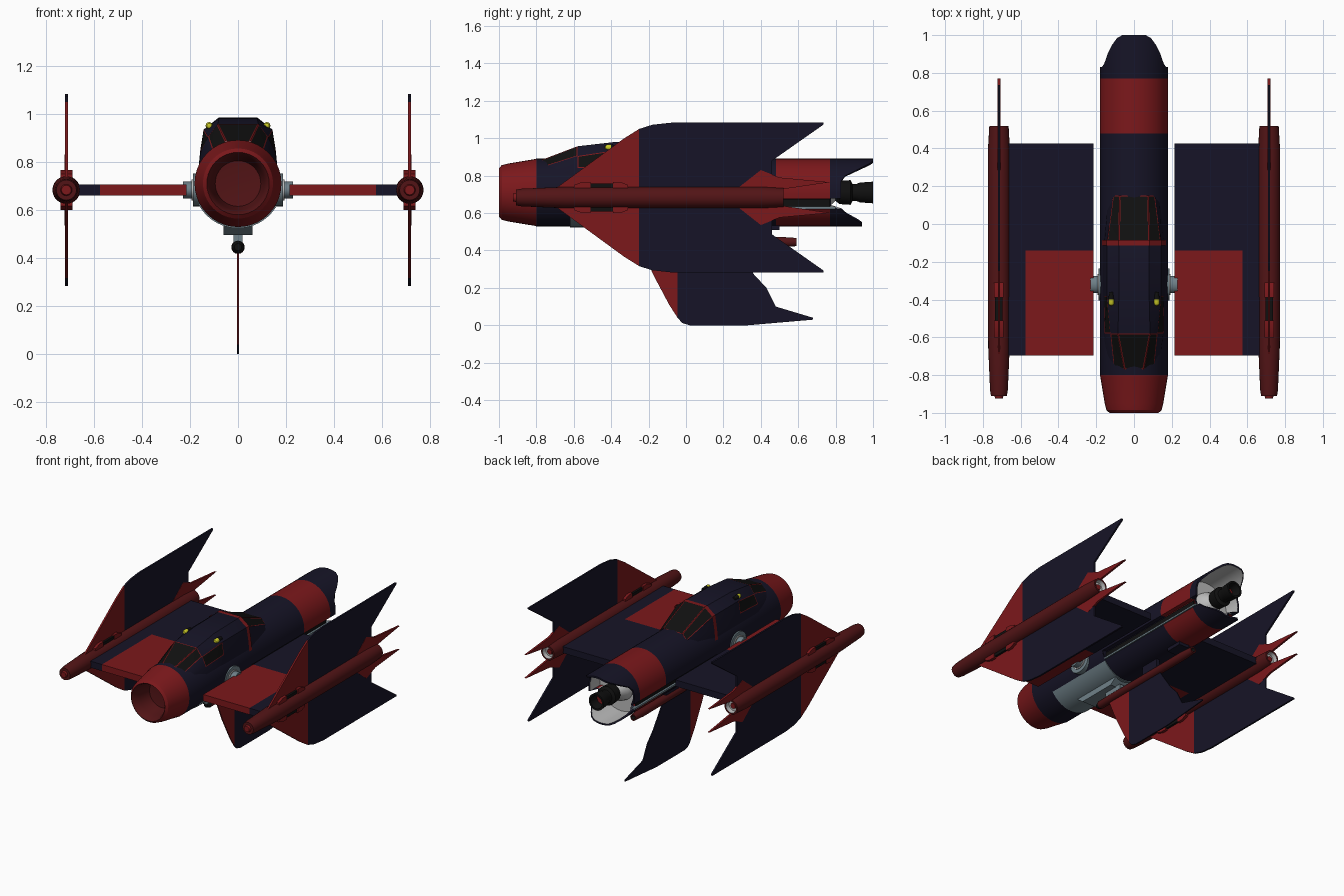
import bpy, bmesh, math
from mathutils import Vector

if "Cube" in bpy.data.objects:
    bpy.data.objects.remove(bpy.data.objects["Cube"])


def material(name, c):
    m = bpy.data.materials.new(name)
    m.diffuse_color = (*c, 1)
    m.use_nodes = True
    m.node_tree.nodes["Principled BSDF"].inputs["Base Color"].default_value = m.diffuse_color
    return m


RED = material("red", (.2, .009, .011))
DRED = material("dark_red", (.085, .007, .008))
NAVY = material("navy", (.008, .007, .02))
BLACK = material("black", (.005, .005, .005))
GREY = material("steel", (.16, .22, .25))
PALE = material("pale_grey", (.5, .5, .5))
YELLOW = material("yellow", (.6, .6, .02))


def finish(name, bm, mats, angle=30):
    bmesh.ops.remove_doubles(bm, verts=bm.verts, dist=1e-5)
    bmesh.ops.recalc_face_normals(bm, faces=bm.faces)
    me = bpy.data.meshes.new(name)
    bm.to_mesh(me)
    bm.free()
    ob = bpy.data.objects.new(name, me)
    bpy.context.collection.objects.link(ob)
    for m in mats:
        me.materials.append(m)
    bpy.ops.object.select_all(action='DESELECT')
    ob.select_set(True)
    bpy.context.view_layer.objects.active = ob
    bpy.ops.object.shade_smooth_by_angle(angle=math.radians(angle))
    return ob


def loft(name, rings, bands, closed=True, glass=(), cap=False):
    """Skin a list of rings; bands gives the material of every row."""
    bm = bmesh.new()
    vs = [[bm.verts.new(p) for p in r] for r in rings]
    n = len(vs[0])
    mats = list(dict.fromkeys(list(bands) + ([BLACK, RED] if glass else [])))
    panes = []
    for i in range(len(vs) - 1):
        for j in range(n if closed else n - 1):
            k = (j + 1) % n
            f = bm.faces.new((vs[i][j], vs[i][k], vs[i + 1][k], vs[i + 1][j]))
            f.material_index = mats.index(bands[i])
            if (i, j) in glass:
                panes.append(f)
    if cap:
        bm.faces.new(vs[-1]).material_index = mats.index(bands[-1])
    # window panes get a thin red frame
    if panes:
        bm.normal_update()
        frame = bmesh.ops.inset_individual(bm, faces=panes, thickness=.007)
        for f in panes:
            f.material_index = mats.index(BLACK)
        for f in frame["faces"]:
            f.material_index = mats.index(RED)
    return finish(name, bm, mats)


def lathe(name, prof, x, z, bands, seg=32):
    """Revolve (y, radius) points around an axis along y."""
    if not isinstance(bands, list):
        bands = [bands] * (len(prof) - 1)
    rings = [[(x + r * math.cos(a * math.tau / seg), y, z + r * math.sin(a * math.tau / seg))
              for a in range(seg)] for y, r in prof]
    return loft(name, rings, bands)


def plate(name, prof, x, t, mat):
    """Extrude a (y, z) outline sideways around x."""
    bm = bmesh.new()
    a = [bm.verts.new((x - t / 2, y, z)) for y, z in prof]
    b = [bm.verts.new((x + t / 2, y, z)) for y, z in prof]
    bm.faces.new(a)
    bm.faces.new(b[::-1])
    for i in range(len(a)):
        j = (i + 1) % len(a)
        bm.faces.new((a[i], b[i], b[j], a[j]))
    return finish(name, bm, [mat])


def box(name, x0, x1, y0, y1, z0, z1, mat):
    return plate(name, [(y0, z0), (y1, z0), (y1, z1), (y0, z1)], (x0 + x1) / 2, abs(x1 - x0), mat)


CZ = .71   # hull axis height
PZ = .683  # wing and pod height

# Nose and forward hull
lathe("nose_and_hull", [(-.84, 0), (-.85, .095), (-.94, .11), (-.99, .122), (-1, .13), (-.985, .146),
                        (-.95, .155), (-.81, .178), (-.80, .181), (-.10, .181)], 0, CZ,
      [DRED] * 4 + [RED] * 4 + [NAVY], 40)

# Rear hull with a trench on each side, open tail petals and a pale lining
R = .181
half = [(a, R, 0) for a in range(-90, -29, 10)] + [(-30, .145, 1), (-10, .145, 1)] + \
       [(a, R, 0) for a in range(-10, 91, 10)]
section = half + [(180 - a, r, t) for a, r, t in half[-2:0:-1]]


def ring(y, dr=0, flat=False):
    out = []
    for a, r, trench in section:
        r = R if flat else r
        s, c = math.sin(math.radians(a)), math.cos(math.radians(a))
        z = CZ + R * s
        if y is None:
            up = .83 + .17 * min(1, max(0, (z - .79) / .085))
            down = .83 + .11 * min(1, max(0, (.61 - z) / .065))
            yy = .775 if trench else max(up, down)
        else:
            yy = y
        out.append(((r - dr) * c, yy, CZ + (r - dr) * s))
    return out


loft("rear_hull", [ring(-.1, 0, True), ring(-.1), ring(.48), ring(.77), ring(None),
                   ring(None, .012), ring(.72, .014)],
     [NAVY, NAVY, RED, NAVY, NAVY, PALE], cap=True)

# Main engine nozzle
lathe("main_engine", [(.71, .09), (.76, .08), (.80, .045), (.82, .062), (.88, .066), (.89, .045), (.91, .045),
                      (.93, .053), (1, .058), (1, .045), (.94, .035), (.94, 0)], 0, CZ,
      [PALE, PALE] + [BLACK] * 8 + [RED])

# Cabin hump with framed windows
cabin = []
for y, pts in [(-.77, [(.14, .77), (.13, .81), (.105, .845), (.05, .885)]),
               (-.58, [(.165, .77), (.155, .84), (.125, .905), (.085, .957)]),
               (-.38, [(.165, .77), (.157, .85), (.143, .935), (.08, .98)]),
               (-.10, [(.165, .77), (.157, .85), (.143, .935), (.08, .985)]),
               (.15, [(.14, .77), (.135, .81), (.11, .85), (.075, .887)])]:
    cabin.append([(-x, y, z) for x, z in pts] + [(x, y, z) for x, z in pts[::-1]])
loft("cabin", cabin, [NAVY] * 4, closed=False,
     glass=[(0, 2), (0, 3), (0, 4), (1, 1), (1, 5), (3, 2), (3, 3), (3, 4)])
hoop = [[(x * 1.025, y, z + .003) for x, _, z in cabin[3]] for y in (-.115, -.085)]
loft("cabin_hoop", hoop, [RED], closed=False)

# Belly panel, keel block and ventral tube
arc = [math.radians(a) for a in range(-152, -27, 6)]
loft("belly_panel", [[(r * math.cos(a), y, CZ + r * math.sin(a)) for a in arc]
                     for y, r in [(-.62, .178), (-.62, .186), (-.1, .186), (-.1, .178)]],
     [GREY] * 3, closed=False)
plate("keel_block", [(-.5, .54), (-.44, .495), (-.16, .495), (-.1, .54)], 0, .12, GREY)
box("keel_post", -.018, .018, -.26, -.12, .45, .5, GREY)
box("rear_belly_bump", -.04, .04, .38, .5, .51, .55, NAVY)
lathe("ventral_tube", [(-.36, 0), (-.36, .015), (-.33, .027), (.5, .028), (.59, .022), (.59, .014), (.56, 0)],
      0, .445, [BLACK, BLACK, DRED, DRED, DRED, BLACK], 16)
box("tube_rear_strut", -.012, .012, .1, .24, .46, .54, NAVY)

# Ventral fin
plate("ventral_fin_front", [(-.25, .44), (-.175, .27), (-.09, .11), (-.045, .04), (-.045, .44)], 0, .008, RED)
plate("ventral_fin_rear", [(-.045, .44), (-.045, .04), (-.02, .012), (.02, 0), (.33, 0), (.68, .03), (.68, .04),
                           (.48, .1), (.43, .2), (.365, .27), (.25, .44)], 0, .008, NAVY)

fin_front = [(-.72, .715), (-.33, 1.0), (-.25, 1.05), (-.25, .715)]
fin_rear = [(-.25, .715), (-.25, 1.05), (-.18, 1.072), (-.08, 1.083), (.735, 1.083), (.735, 1.073),
            (.46, .88), (.46, .715)]
spike = [(.26, .72), (.4, .83), (.5, .79), (.77, .765), (.5, .725)]

for s, side in ((-1, "left"), (1, "right")):
    px = s * .715

    # Hull fittings: trench rail, wing pivot, lamp
    box(side + "_trench_rail", s * .14, s * .162, -.1, .8, .622, .634, GREY)
    box(side + "_trench_lining", s * .140, s * .148, -.1, .77, .63, .675, BLACK)
    for part, r, x0, x1, mat in (("pivot_plate", .085, .15, .187, GREY), ("pivot_hub", .055, .15, .193, PALE),
                                 ("wing_shaft", .045, .15, .23, GREY)):
        n = 24
        loft(f"{side}_{part}", [[(s * x, -.32 + q * math.cos(i * math.tau / n), PZ + q * .8 * math.sin(i * math.tau / n))
                                 for i in range(n)] for x, q in ((x0, r), (x1, r), (x1, .001))], [mat] * 2)
    lathe(side + "_lamp", [(-.435, 0), (-.43, .01), (-.42, .015), (-.40, .015), (-.36, .012), (-.36, 0)],
          s * .12, .951, [YELLOW] * 3 + [BLACK] * 2, 12)

    # Wing in red and navy panels
    box(side + "_wing_red_panel", s * .215, s * .575, -.695, -.14, .66, .706, RED)
    box(side + "_wing_rear_panel", s * .215, s * .575, -.14, .425, .66, .706, NAVY)
    box(side + "_wing_outer_panel", s * .575, s * .68, -.695, .425, .66, .706, NAVY)

    # Wingtip pod
    lathe(side + "_pod", [(-.925, 0), (-.925, .02), (-.91, .024), (-.91, .042), (-.88, .047), (-.65, .057),
                          (.40, .058), (.52, .051), (.52, .04), (.49, .036), (.49, .02), (.50, .018), (.50, 0)],
          px, PZ, [RED] * 2 + [DRED] * 6 + [PALE] * 2 + [RED] * 2, 24)

    # Fins, tail spikes and clamps above and below the pod
    for m, level in ((1, "upper"), (-1, "lower")):
        def flip(pts):
            return [(y, PZ + m * (z - PZ)) for y, z in pts]
        tag = f"{side}_{level}_"
        plate(tag + "fin_front", flip(fin_front), px, .012, RED)
        plate(tag + "fin_rear", flip(fin_rear), px, .012, NAVY)
        plate(tag + "tail_spike", flip(spike), px, .014, RED)
        plate(tag + "clamp_bar", flip([(-.54, .72), (-.54, .757), (-.36, .757), (-.36, .72)]), px, .04, BLACK)
        for y0, y1 in ((-.6, -.51), (-.31, -.39)):
            plate(tag + "clamp_end", flip([(y0, .72), (y0, .75), ((y0 + y1) / 2, .766), (y1, .766), (y1, .72)]),
                  px, .05, RED)
